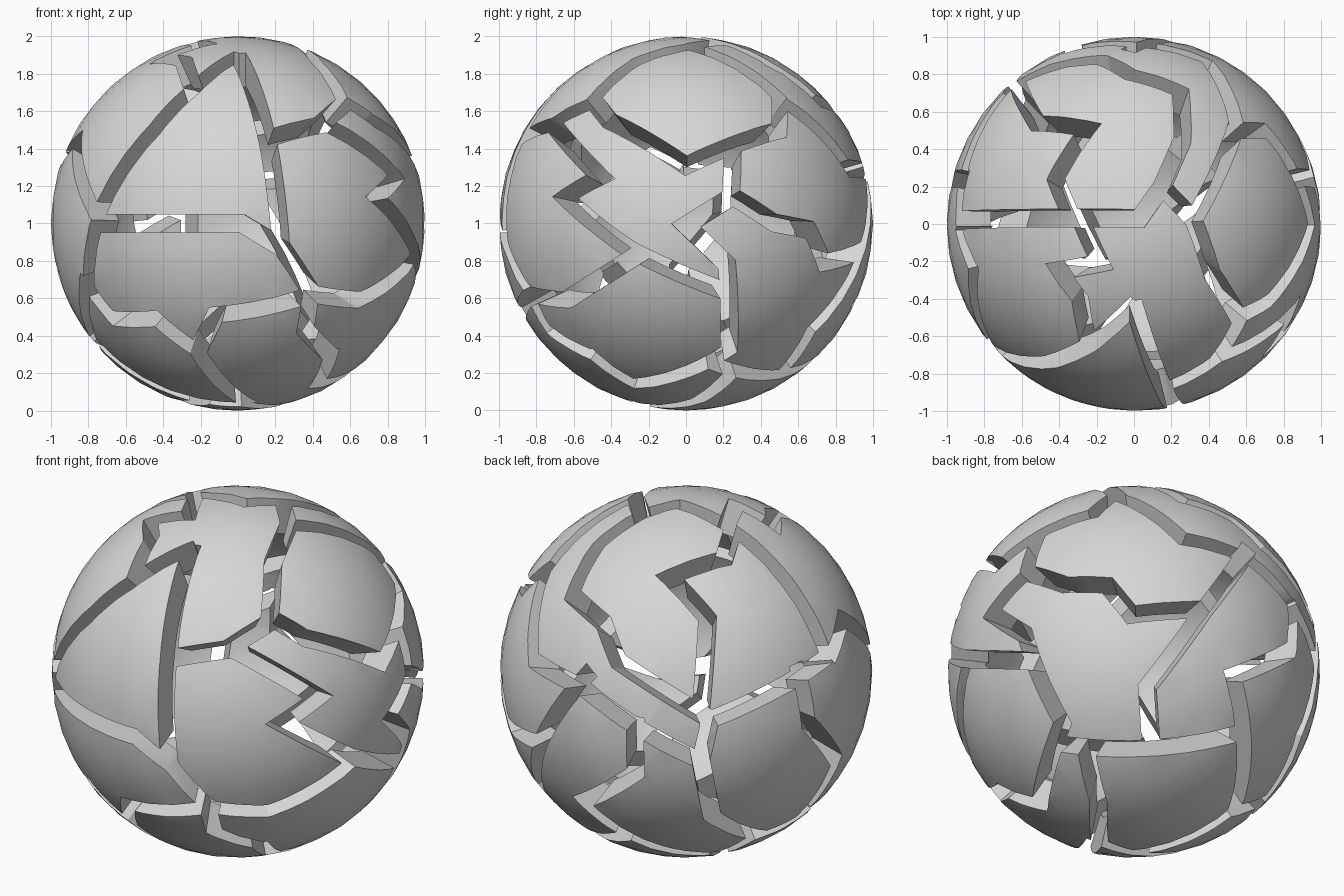
import bpy, bmesh, math
from mathutils import Vector

cube = bpy.data.objects.get("Cube")
if cube:
    bpy.data.objects.remove(cube, do_unlink=True)

INNER_RADIUS = 0.8
HALF_GAP = 0.048

# One grey material
grey = bpy.data.materials.new("plain grey")
grey.use_nodes = True
grey.diffuse_color = (0.68, 0.68, 0.68, 1)
grey.node_tree.nodes["Principled BSDF"].inputs["Base Color"].default_value = grey.diffuse_color


def facing(azimuth, elevation):
    """Axes (right, up, outward) of the half ball facing a direction."""
    a, e = math.radians(azimuth), math.radians(elevation)
    out = Vector((math.cos(a) * math.cos(e), math.sin(a) * math.cos(e), math.sin(e)))
    right = Vector((-math.sin(a), math.cos(a), 0))
    return right, out.cross(right), out


def make_object(name, bm):
    mesh = bpy.data.meshes.new(name)
    bm.to_mesh(mesh)
    bm.free()
    mesh.materials.append(grey)
    ob = bpy.data.objects.new(name, mesh)
    ob.location.z = 1
    bpy.context.collection.objects.link(ob)
    return ob


cracks = bmesh.new()


def crack(side, *points):
    """Cut line on the ball: an upright wall with mitred corners along great circles."""
    right, up, out = side
    line = [right * u + up * v + out * math.sqrt(max(0, 1 - u * u - v * v)) for u, v in points]
    normals = [a.cross(b).normalized() for a, b in zip(line, line[1:])]
    # Run both ends a little way into the neighbouring crack
    line[0] = (line[0] - normals[0].cross(line[0]) * HALF_GAP / 2).normalized()
    line[-1] = (line[-1] + normals[-1].cross(line[-1]) * HALF_GAP / 2).normalized()
    rings = []
    for p, n, m in zip(line, normals[:1] + normals, normals + normals[-1:]):
        offset = (n + m) / (1 + n.dot(m)) * HALF_GAP
        rings.append([cracks.verts.new(p * r + offset * s)
                      for r, s in ((0.7, -1), (0.7, 1), (1.4, 1), (1.4, -1))])
    for a, b in zip(rings, rings[1:]):
        for i in range(4):
            cracks.faces.new((a[i - 1], a[i], b[i], b[i - 1]))
    cracks.faces.new(rings[0])
    cracks.faces.new(rings[-1])


# Cracks over the front
front = facing(-90, 0)
crack(front, (0, .9), (.16, .44), (.23, -.12), (.4, -.38))
crack(front, (-.75, 0), (.02, 0), (.22, -.12))
crack(front, (0, .9), (-.24, .72), (-.45, .5), (-.74, .06), (-.8, -.34), (-.67, -.51),
      (-.44, -.51), (-.22, -.68), (.05, -.96))
crack(front, (-.22, -.69), (-.12, -.49), (.4, -.38), (.65, -.41), (.95, -.17))
crack(front, (.39, -.38), (.36, -.57), (.49, -.7))
crack(front, (-.75, .03), (-.86, .45), (-.94, .34))

# Cracks over the left side
left = facing(0, 0)
crack(left, (-.3, -.14), (-.65, .14), (-.46, .25), (-.71, .53), (-.87, .46))
crack(left, (-.71, .54), (-.49, .65), (-.41, .55), (0, .31), (.5, .5), (.5, .66))
crack(left, (.25, .4), (.24, .14), (0, -.01), (.22, -.22), (.23, -.68), (-.28, -.86), (-.51, -.7))
crack(left, (-.3, -.14), (.23, -.37))

# Cracks over the top
top = facing(-90, 90)
crack(top, (.54, .5), (.32, .02), (.42, -.27), (.56, -.5))
crack(top, (.32, .02), (.15, .2), (.03, .03), (-.94, .02))
crack(top, (-.28, .01), (-.18, -.21), (-.4, -.25), (-.29, -.4), (-.24, -.65))
crack(top, (-.33, .03), (-.42, .24), (-.25, .51), (-.52, .54), (-.62, .74))
crack(top, (.15, .2), (.26, .45), (.25, .71), (-.02, .8), (-.17, .88), (-.66, .73))

# Cracks over the upper back and right side
back_right = facing(125, 25)
crack(back_right, (-.74, .57), (-.82, .06), (-.55, -.09), (.08, -.48), (.13, -.26), (.76, .08))
crack(back_right, (.6, .02), (.66, -.28), (.81, -.48), (.62, -.77))
crack(back_right, (.08, -.48), (.14, -.78), (.39, -.88))

# Cracks over the lower back
back_left = facing(55, -25)
crack(back_left, (.55, .64), (.3, .27), (-.1, .22), (-.23, .38), (-.45, .38), (-.64, .45))
crack(back_left, (-.42, -.48), (.51, -.38))
crack(back_left, (.3, .27), (0, -.17), (.04, -.48))
crack(back_left, (.8, .38), (.8, .1), (.47, -.08), (.54, -.76))

# Cracks over the underside
under = facing(-90, -90)
crack(under, (.56, -.26), (.3, -.06), (.04, .24))
crack(under, (.05, .24), (-.78, .15), (-.82, .48))
crack(under, (-.78, .15), (-.65, -.3), (-.43, -.31), (-.2, .2))

bmesh.ops.recalc_face_normals(cracks, faces=cracks.faces[:])
cutter = make_object("crack_cutter", cracks)
cutter.hide_render = True

# Hollow ball
ball = bmesh.new()
bmesh.ops.create_icosphere(ball, subdivisions=4, radius=1)
outer = set(ball.faces)
bmesh.ops.create_icosphere(ball, subdivisions=4, radius=INNER_RADIUS)
bmesh.ops.reverse_faces(ball, faces=[f for f in ball.faces if f not in outer])
shell = make_object("shell_plate", ball)

# Cut the cracks and split the shell into its plates
bpy.ops.object.select_all(action='DESELECT')
shell.select_set(True)
bpy.context.view_layer.objects.active = shell
cut = shell.modifiers.new("cracks", 'BOOLEAN')
cut.operation = 'DIFFERENCE'
cut.solver = 'EXACT'
cut.use_self = True
cut.object = cutter
bpy.context.view_layer.update()
bpy.ops.object.modifier_apply(modifier=cut.name)
bpy.data.objects.remove(cutter, do_unlink=True)
bpy.ops.mesh.separate(type='LOOSE')

# Smooth skins, sharp plate edges
bpy.ops.object.shade_smooth_by_angle(angle=math.radians(30))
